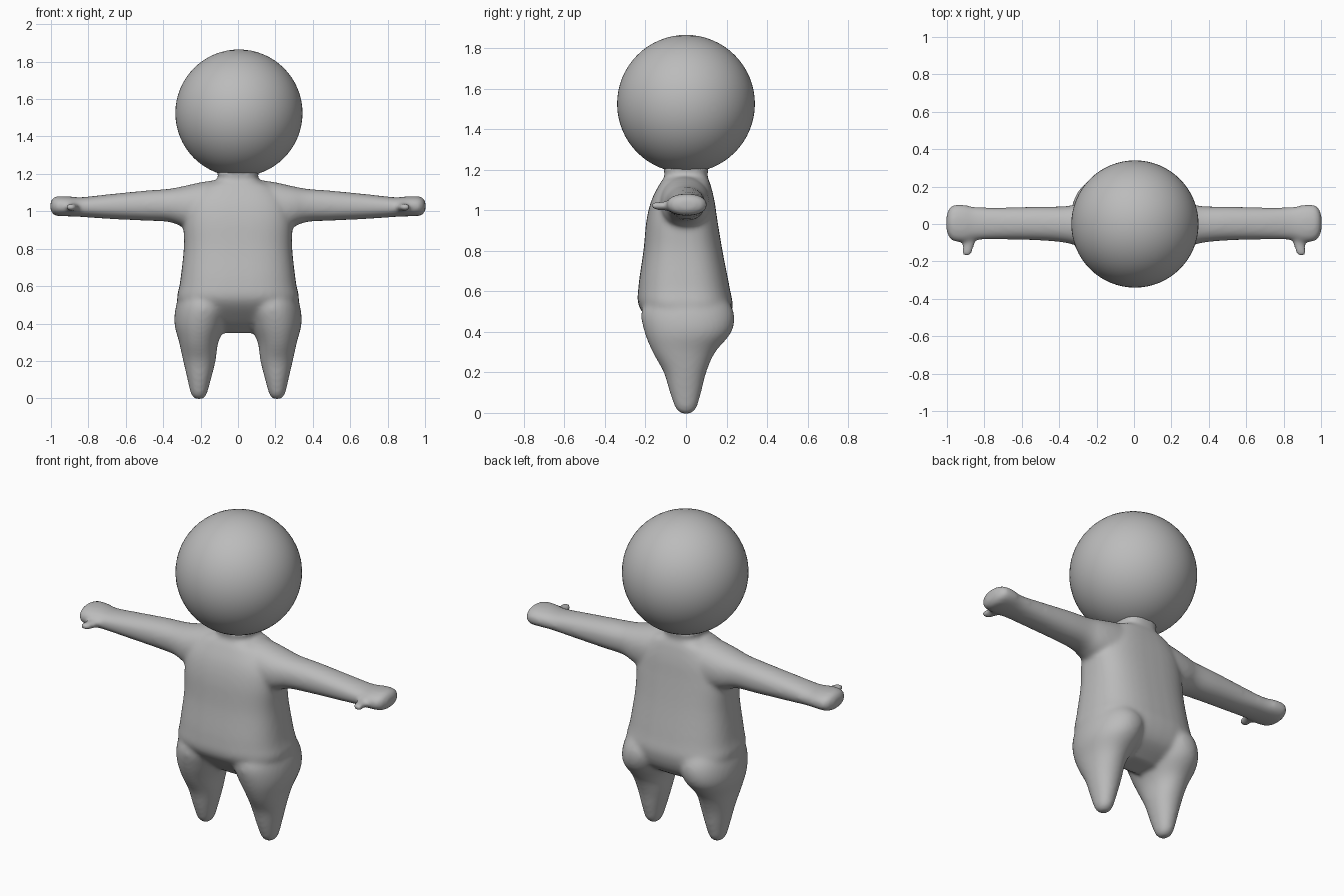
import bpy, bmesh, math
from mathutils import Vector

old = bpy.data.objects.get("Cube")
if old:
    bpy.data.objects.remove(old, do_unlink=True)

grey = bpy.data.materials.new("plain grey")
grey.use_nodes = True
COLOUR = (0.5, 0.5, 0.5, 1)
grey.diffuse_color = COLOUR
grey.node_tree.nodes["Principled BSDF"].inputs["Base Color"].default_value = COLOUR

SEGMENTS = 40
STEPS = 5


def spline(a, b, c, d, t):
    """Catmull-Rom blend of four station tuples."""
    return [0.5 * (2 * q + (r - p) * t + (2 * p - 5 * q + 4 * r - s) * t ** 2
                   + (3 * q - p - 3 * r + s) * t ** 3)
            for p, q, r, s in zip(a, b, c, d)]


def loft(bm, stations, place, power):
    """Skin rounded sections (position, low u, high u, low v, high v)."""
    padded = [stations[0]] + stations + [stations[-1]]
    dense = [spline(*padded[i:i + 4], k / STEPS)
             for i in range(len(stations) - 1) for k in range(STEPS)]
    dense.append(stations[-1])
    rings = []
    for pos, u0, u1, v0, v1 in dense:
        ring = []
        for k in range(SEGMENTS):
            a = math.tau * k / SEGMENTS
            c, s = math.cos(a), math.sin(a)
            cu = math.copysign(abs(c) ** (2 / power), c)
            sv = math.copysign(abs(s) ** (2 / power), s)
            ring.append(bm.verts.new(place(pos, (u0 + u1) / 2 + (u1 - u0) / 2 * cu,
                                           (v0 + v1) / 2 + (v1 - v0) / 2 * sv)))
        rings.append(ring)
    for low, high in zip(rings, rings[1:]):
        for k in range(SEGMENTS):
            n = (k + 1) % SEGMENTS
            bm.faces.new((low[k], low[n], high[n], high[k]))
    bm.faces.new(rings[0][::-1])
    bm.faces.new(rings[-1])


bm = bmesh.new()

# Torso and neck: height, left/right, front/back
torso = [(0.35, -0.13, 0.13, -0.05, 0.08), (0.42, -0.27, 0.27, -0.14, 0.19),
         (0.52, -0.325, 0.325, -0.23, 0.23), (0.62, -0.31, 0.31, -0.235, 0.215),
         (0.80, -0.29, 0.29, -0.21, 0.18), (0.95, -0.29, 0.29, -0.195, 0.155),
         (1.05, -0.27, 0.27, -0.17, 0.14), (1.13, -0.20, 0.20, -0.13, 0.12),
         (1.17, -0.11, 0.11, -0.105, 0.105), (1.215, -0.115, 0.115, -0.115, 0.115)]
loft(bm, torso, lambda p, u, v: (u, v, p), 2.7)

# Leg: height, inner/outer, front/back
leg = [(-0.005, 0.19, 0.225, -0.02, 0.02), (0.02, 0.168, 0.25, -0.05, 0.05),
       (0.10, 0.145, 0.27, -0.08, 0.075), (0.20, 0.12, 0.293, -0.11, 0.10),
       (0.30, 0.105, 0.315, -0.165, 0.145), (0.40, 0.06, 0.34, -0.205, 0.225),
       (0.50, 0.03, 0.33, -0.22, 0.235), (0.60, 0.06, 0.29, -0.17, 0.17)]

# Arm and hand: reach, front/back, bottom/top
arm = [(0.10, -0.13, 0.12, 0.88, 1.17), (0.20, -0.13, 0.12, 0.89, 1.155),
       (0.29, -0.12, 0.11, 0.915, 1.135), (0.37, -0.10, 0.095, 0.943, 1.12),
       (0.50, -0.088, 0.093, 0.95, 1.11), (0.70, -0.083, 0.088, 0.96, 1.09),
       (0.84, -0.085, 0.09, 0.97, 1.075), (0.91, -0.098, 0.103, 0.973, 1.08),
       (0.97, -0.09, 0.10, 0.975, 1.08), (0.995, -0.06, 0.07, 0.99, 1.065),
       (1.003, -0.03, 0.04, 1.01, 1.045)]

# Thumb: forward reach, sideways, bottom/top
thumb = [(0.04, 0.83, 0.94, 0.995, 1.05), (0.09, 0.845, 0.92, 0.998, 1.045),
         (0.12, 0.855, 0.915, 1.0, 1.043), (0.155, 0.865, 0.922, 1.002, 1.042),
         (0.172, 0.88, 0.91, 1.01, 1.035)]

for side in (1, -1):
    loft(bm, leg, lambda p, u, v: (side * u, v, p), 2.1)
    loft(bm, arm, lambda p, u, v: (side * p, u, v), 2.2)
    loft(bm, thumb, lambda p, u, v: (side * u, -p, v), 2)

bmesh.ops.recalc_face_normals(bm, faces=bm.faces)
mesh = bpy.data.meshes.new("body")
bm.to_mesh(mesh)
bm.free()
mesh.materials.append(grey)
body = bpy.data.objects.new("body", mesh)
bpy.context.collection.objects.link(body)

# Fuse the limbs into one soft skin
fuse = body.modifiers.new("fuse", 'REMESH')
fuse.mode = 'VOXEL'
fuse.voxel_size = 0.011
fuse.use_smooth_shade = True
soften = body.modifiers.new("soften", 'SMOOTH')
soften.factor = 0.5
soften.iterations = 14

# Head
bpy.ops.mesh.primitive_uv_sphere_add(segments=64, ring_count=32, radius=0.34,
                                     location=(0.005, 0, 1.525))
head = bpy.context.object
head.name = "head"
head.data.materials.append(grey)
bpy.ops.object.shade_smooth()
